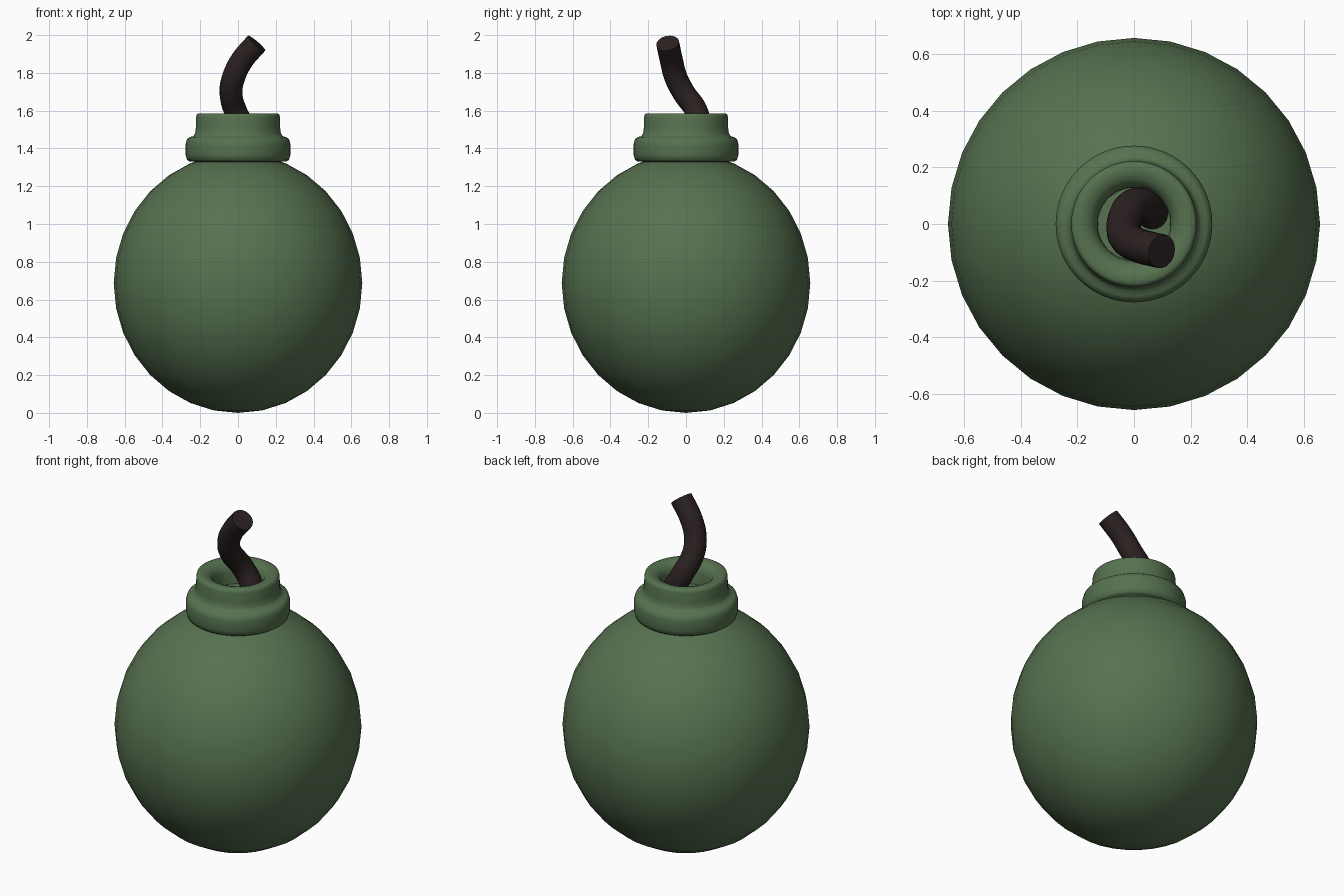
import bpy, bmesh, math

cube = bpy.data.objects.get("Cube")
if cube:
    bpy.data.objects.remove(cube, do_unlink=True)


def make_material(name, rgb):
    mat = bpy.data.materials.new(name)
    mat.use_nodes = True
    color = (*rgb, 1)
    mat.diffuse_color = color
    mat.node_tree.nodes["Principled BSDF"].inputs["Base Color"].default_value = color
    return mat


def finish(obj, name, mat, angle):
    obj.name = name
    obj.data.materials.clear()
    obj.data.materials.append(mat)
    bpy.ops.object.select_all(action="DESELECT")
    obj.select_set(True)
    bpy.context.view_layer.objects.active = obj
    bpy.ops.object.shade_smooth_by_angle(angle=math.radians(angle))


def lathe(name, profile, steps):
    # Spin a radius/height profile around the z axis
    bm = bmesh.new()
    verts = [bm.verts.new((r, 0, z)) for r, z in profile]
    edges = [bm.edges.new(pair) for pair in zip(verts, verts[1:])]
    bmesh.ops.spin(bm, geom=verts + edges, cent=(0, 0, 0), axis=(0, 0, 1),
                   angle=math.tau, steps=steps, use_duplicate=False)
    bmesh.ops.remove_doubles(bm, verts=bm.verts, dist=0.0005)
    bmesh.ops.recalc_face_normals(bm, faces=bm.faces)
    mesh = bpy.data.meshes.new(name)
    bm.to_mesh(mesh)
    bm.free()
    obj = bpy.data.objects.new(name, mesh)
    bpy.context.collection.objects.link(obj)
    return obj


green = make_material("dull green", (0.095, 0.168, 0.08))
brown = make_material("dark brown", (0.024, 0.015, 0.015))

# Round body
bpy.ops.mesh.primitive_uv_sphere_add(segments=32, ring_count=16, radius=1,
                                     location=(0, 0, 0.687))
body = bpy.context.object
body.scale = (0.658, 0.658, 0.687)
finish(body, "body", green, 40)

# Stepped collar with a rounded rim and a hollow
collar = lathe("collar", [
    (0, 1.30), (0.2, 1.30), (0.23, 1.33), (0.258, 1.332), (0.27, 1.34),
    (0.277, 1.365), (0.277, 1.425), (0.27, 1.45), (0.255, 1.46),
    (0.237, 1.465), (0.227, 1.48), (0.223, 1.51), (0.222, 1.565),
    (0.218, 1.58), (0.208, 1.586), (0.185, 1.586), (0.16, 1.578),
    (0.14, 1.56), (0.13, 1.53), (0.128, 1.46), (0, 1.46)], 64)
finish(collar, "collar", green, 50)

# Curved fuse
path = [(0.07, 0.03, 1.42), (0.04, 0.065, 1.5), (-0.01, 0.058, 1.59),
        (-0.037, -0.015, 1.7), (-0.022, -0.055, 1.78),
        (0.02, -0.077, 1.865), (0.098, -0.097, 1.957)]
curve = bpy.data.curves.new("fuse", "CURVE")
curve.dimensions = "3D"
curve.bevel_depth = 0.061
curve.bevel_resolution = 6
curve.resolution_u = 6
curve.use_fill_caps = True
spline = curve.splines.new("BEZIER")
spline.bezier_points.add(len(path) - 1)
for point, co in zip(spline.bezier_points, path):
    point.co = co
    point.handle_left_type = point.handle_right_type = "AUTO"
fuse = bpy.data.objects.new("fuse", curve)
bpy.context.collection.objects.link(fuse)
bpy.ops.object.select_all(action="DESELECT")
fuse.select_set(True)
bpy.context.view_layer.objects.active = fuse
bpy.ops.object.convert(target="MESH")
finish(bpy.context.object, "fuse", brown, 45)
